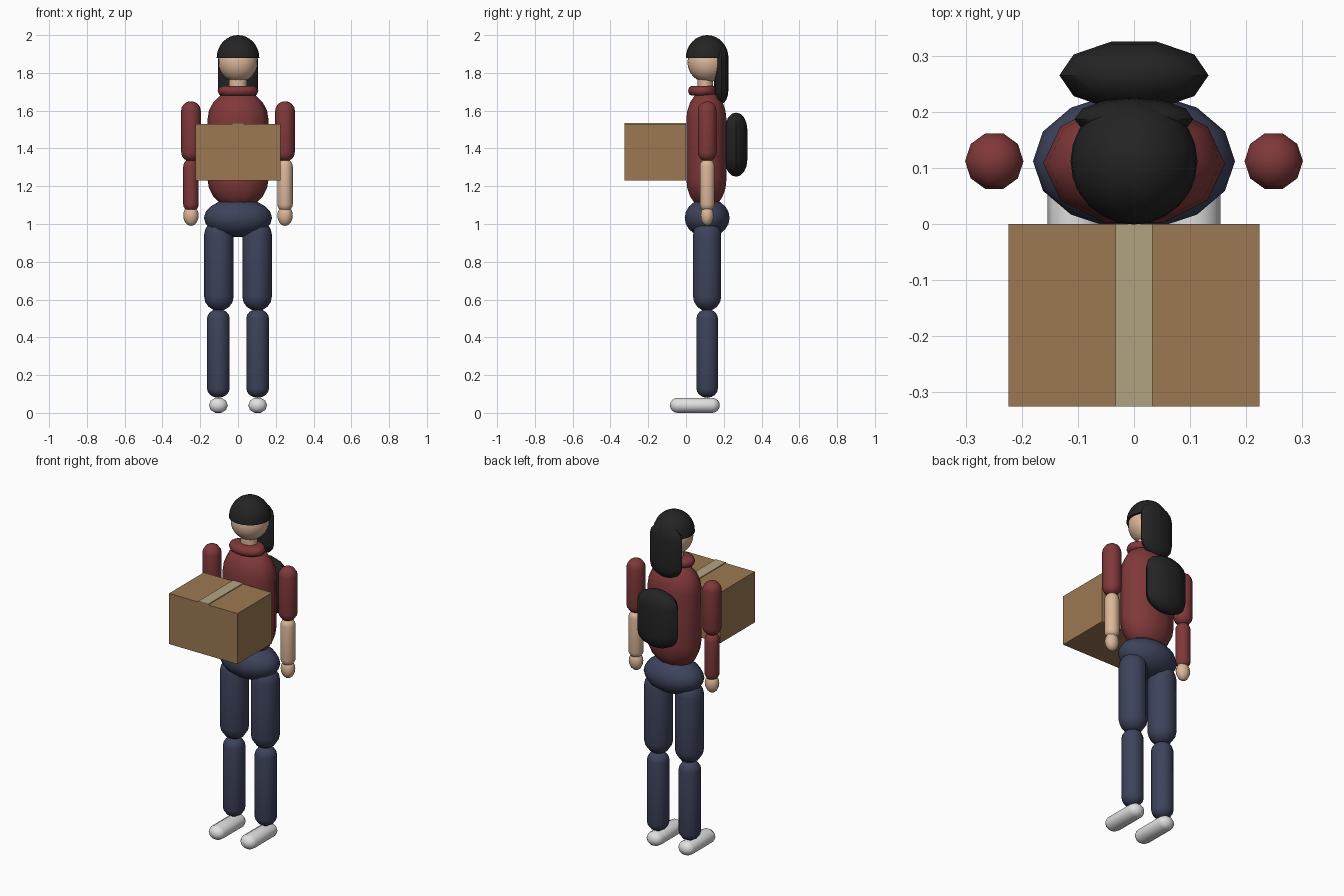
import bpy, bmesh, math

if "Cube" in bpy.data.objects:
    bpy.data.objects.remove(bpy.data.objects["Cube"])


def material(name, rgb):
    m = bpy.data.materials.new(name)
    m.diffuse_color = (*rgb, 1)
    m.use_nodes = True
    m.node_tree.nodes["Principled BSDF"].inputs["Base Color"].default_value = m.diffuse_color
    return m


RED = material("dark_red_knit", (0.216, 0.040, 0.042))
NAVY = material("navy_denim", (0.046, 0.056, 0.105))
SKIN = material("skin", (0.72, 0.47, 0.32))
BLACK = material("black", (0.017, 0.017, 0.017))
WHITE = material("shoe_white", (0.75, 0.75, 0.75))
CARD = material("cardboard", (0.33, 0.19, 0.085))
TAPE = material("packing_tape", (0.45, 0.37, 0.22))

CY = 0.112  # depth of the body axis


def finish(name, bm, mat, loc=(0, 0, 0), rot=(0, 0, 0), smooth=True):
    bmesh.ops.recalc_face_normals(bm, faces=bm.faces)
    me = bpy.data.meshes.new(name)
    bm.to_mesh(me)
    bm.free()
    me.materials.append(mat)
    ob = bpy.data.objects.new(name, me)
    bpy.context.collection.objects.link(ob)
    ob.location, ob.rotation_euler = loc, rot
    if smooth:
        bpy.ops.object.select_all(action='DESELECT')
        ob.select_set(True)
        bpy.context.view_layer.objects.active = ob
        bpy.ops.object.shade_smooth_by_angle(angle=math.radians(50))
    return ob


def lathe(name, mat, profile, rx, ry, loc, sides, rot=(0, 0, 0)):
    """Spin (radius factor, height) points into an elliptical solid."""
    bm = bmesh.new()
    rings = []
    for f, z in profile:
        if f < 1e-4:
            rings.append([bm.verts.new((0, 0, z))])
        else:
            rings.append([bm.verts.new((rx * f * math.cos(2 * math.pi * i / sides),
                                        ry * f * math.sin(2 * math.pi * i / sides), z))
                          for i in range(sides)])
    for a, b in zip(rings, rings[1:]):
        for i in range(sides):
            j = (i + 1) % sides
            quad = [a[i % len(a)], a[j % len(a)], b[j % len(b)], b[i % len(b)]]
            bm.faces.new(list(dict.fromkeys(quad)))
    for r in (rings[0], rings[-1]):
        if len(r) > 1:
            bm.faces.new(r)
    return finish(name, bm, mat, loc, rot)


def capsule(name, mat, x, y, z0, z1, rx, ry, cap, sides=10, n=4):
    """Upright rounded limb from z0 to z1 with domes of height cap."""
    half = (z1 - z0) / 2
    arc = [(math.cos(k * math.pi / 2 / n), math.sin(k * math.pi / 2 / n)) for k in range(n + 1)]
    prof = [(c, -(half - cap) - cap * s) for c, s in reversed(arc)]
    if half - cap < 1e-4:
        prof.pop()
    prof += [(c, half - cap + cap * s) for c, s in arc]
    return lathe(name, mat, prof, rx, ry, (x, y, (z0 + z1) / 2), sides)


def ball(name, mat, x, y, z0, z1, rx, ry, sides=16, n=5):
    return capsule(name, mat, x, y, z0, z1, rx, ry, (z1 - z0) / 2, sides, n)


def box(name, mat, x0, x1, y0, y1, z0, z1):
    bm = bmesh.new()
    bmesh.ops.create_cube(bm, size=1)
    for v in bm.verts:
        v.co = (x1 if v.co.x > 0 else x0, y1 if v.co.y > 0 else y0, z1 if v.co.z > 0 else z0)
    return finish(name, bm, mat, smooth=False)


# Limbs, mirrored; one sleeve is rolled up
for side, s in (("right", -1), ("left", 1)):
    capsule(side + "_upper_arm", RED, s * 0.249, CY, 1.33, 1.65, 0.052, 0.052, 0.05)
    capsule(side + "_forearm", RED if s < 0 else SKIN, s * 0.249, CY, 1.065, 1.345, 0.041, 0.041, 0.04)
    ball(side + "_hand", SKIN, s * 0.249, CY, 0.99, 1.10, 0.041, 0.036, 10, 4)
    capsule(side + "_thigh", NAVY, s * 0.101, CY, 0.54, 1.02, 0.078, 0.078, 0.075)
    capsule(side + "_shin", NAVY, s * 0.104, CY, 0.08, 0.55, 0.06, 0.06, 0.05)
    # Shoe: a flattened capsule laid along the depth axis
    shoe = capsule(side + "_shoe", WHITE, s * 0.104, 0, -0.132, 0.132, 0.05, 0.042, 0.04)
    shoe.rotation_euler = (math.pi / 2, 0, 0)
    shoe.location = (s * 0.104, 0.047, 0.04)

# Torso and pelvis
capsule("torso", RED, 0, 0.108, 1.08, 1.71, 0.162, 0.112, 0.16, n=5)
ball("pelvis", NAVY, 0, CY, 0.93, 1.135, 0.18, 0.122, 14)

# Collar ring and neck
collar = [(0.75 + 0.25 * math.cos(a), 0.026 * math.sin(a))
          for a in (k * math.pi / 4 for k in range(-2, 3))]
lathe("collar", RED, collar, 0.108, 0.076, (0, 0.087, 1.705), 20)
lathe("neck", SKIN, [(1, -0.06), (1, 0.06)], 0.048, 0.041, (0, 0.102, 1.73), 12)

# Head and hair
ball("head", SKIN, 0, CY, 1.75, 1.96, 0.104, 0.104, 24, 8)
dome = [(math.cos(k * math.pi / 16), 0.122 * math.sin(k * math.pi / 16)) for k in range(9)]
lathe("hair_cap", BLACK, dome, 0.113, 0.113, (0, CY, 1.878), 24)
capsule("long_hair", BLACK, 0, 0.187, 1.635, 1.95, 0.106, 0.038, 0.08, 12)

# Backpack
capsule("backpack", BLACK, 0, 0.265, 1.25, 1.59, 0.133, 0.063, 0.09)

# Carried carton with tape strip on the lid
box("carton", CARD, -0.224, 0.224, -0.325, 0, 1.23, 1.53)
box("tape_strip", TAPE, -0.033, 0.033, -0.325, 0, 1.53, 1.535)
